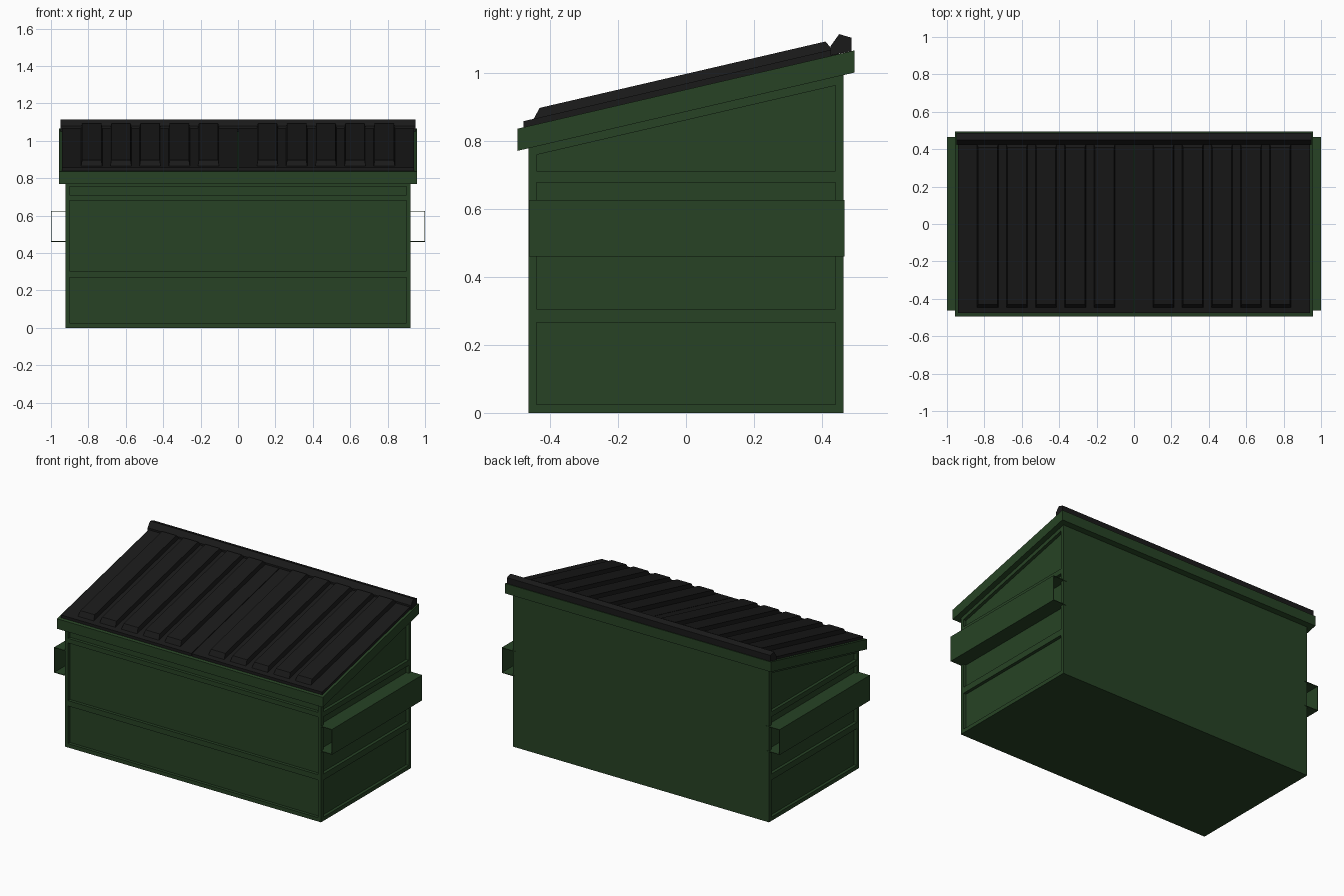
import bpy, bmesh

if "Cube" in bpy.data.objects:
    bpy.data.objects.remove(bpy.data.objects["Cube"])

SLOPE = 0.2323


def rim_top(y):
    return 0.95 + SLOPE * y


def material(name, col):
    m = bpy.data.materials.new(name)
    m.diffuse_color = (*col, 1)
    m.use_nodes = True
    m.node_tree.nodes["Principled BSDF"].inputs["Base Color"].default_value = m.diffuse_color
    return m


GREEN = material("green_paint", (0.02, 0.055, 0.018))
BLACK = material("black_plastic", (0.01, 0.01, 0.01))


def finish(name, bm, mat):
    bmesh.ops.recalc_face_normals(bm, faces=bm.faces)
    me = bpy.data.meshes.new(name)
    bm.to_mesh(me)
    bm.free()
    ob = bpy.data.objects.new(name, me)
    bpy.context.collection.objects.link(ob)
    if mat:
        me.materials.append(mat)
    return ob


def loft(bm, ring_a, ring_b):
    """Closed solid between two matching rings of points."""
    a = [bm.verts.new(p) for p in ring_a]
    b = [bm.verts.new(p) for p in ring_b]
    n = len(a)
    bm.faces.new(a)
    bm.faces.new(b[::-1])
    for i in range(n):
        j = (i + 1) % n
        bm.faces.new((a[i], a[j], b[j], b[i]))


def prism_x(bm, profile, x0, x1):
    loft(bm, [(x0, y, z) for y, z in profile], [(x1, y, z) for y, z in profile])


def rect(a0, b0, a1, b1):
    return [(a0, b0), (a1, b0), (a1, b1), (a0, b1)]


# Bin body with a sloping top
Y = 0.463
bm = bmesh.new()
prism_x(bm, [(-Y, 0), (Y, 0), (Y, rim_top(Y) - 0.03), (-Y, rim_top(-Y) - 0.03)], -0.922, 0.922)
body = finish("bin_body", bm, GREEN)

# Recessed panels on front and both sides
D = 0.02
bm = bmesh.new()
for z0, z1 in ((0.025, 0.27), (0.305, 0.68), (0.71, 0.755)):
    prism_x(bm, rect(-0.6, z0, -Y + D, z1), -0.9, 0.9)
side_panels = [
    rect(-0.44, 0.025, 0.44, 0.265),
    rect(-0.44, 0.305, 0.44, 0.677),
    [(-0.44, 0.71), (0.44, 0.71), (0.44, 0.962), (-0.44, 0.758)],
]
for s in (-1, 1):
    for p in side_panels:
        prism_x(bm, p, s * (0.922 - D), s * 1.1)
cutter = finish("panel_cutter", bm, None)
cutter.hide_render = True
cutter.hide_viewport = True
cut = body.modifiers.new("panels", "BOOLEAN")
cut.operation = "DIFFERENCE"
cut.solver = "EXACT"
cut.object = cutter
bpy.context.view_layer.objects.active = body
bpy.ops.object.modifier_apply(modifier=cut.name)
bpy.data.objects.remove(cutter)

# Overhanging rim
R = 0.495
bm = bmesh.new()
prism_x(bm, [(-R, rim_top(-R) - 0.065), (R, rim_top(R) - 0.065), (R, rim_top(R)), (-R, rim_top(-R))], -0.957, 0.957)
finish("top_rim", bm, GREEN)

# Open-ended fork pockets
T = 0.004
channel = [(0.903, 0.46), (1.0, 0.46), (1.0, 0.625), (0.903, 0.625),
           (0.903, 0.625 - T), (1.0 - T, 0.625 - T), (1.0 - T, 0.46 + T), (0.903, 0.46 + T)]
for side, s in (("left", -1), ("right", 1)):
    bm = bmesh.new()
    loft(bm, [(s * x, -0.462, z) for x, z in channel], [(s * x, 0.466, z) for x, z in channel])
    finish(side + "_fork_pocket", bm, GREEN)

# Two lids, each a thin sheet with five raised ribs
for side, s in (("left", -1), ("right", 1)):
    bm = bmesh.new()
    y0, y1 = -0.477, 0.45
    prism_x(bm, [(y0, rim_top(y0)), (y1, rim_top(y1)), (y1, rim_top(y1) + 0.018), (y0, rim_top(y0) + 0.018)],
            s * 0.002, s * 0.94)
    for i in range(5):
        xa = 0.1 + 0.1562 * i
        xb = xa + 0.115

        def ring(d, ya, yb, h):
            return [(s * x, y, rim_top(y) + h) for x, y in
                    ((xa + d, ya), (xb - d, ya), (xb - d, yb), (xa + d, yb))]
        loft(bm, ring(0, -0.45, 0.432, 0.014), ring(0.006, -0.43, 0.41, 0.046))
    finish(side + "_lid", bm, BLACK)

# Hinge bar along the back edge
bm = bmesh.new()
prism_x(bm, [(0.425, 1.05), (0.425, 1.078), (0.45, 1.113), (0.487, 1.102), (0.487, 1.063)], -0.948, 0.948)
finish("hinge_bar", bm, BLACK)
